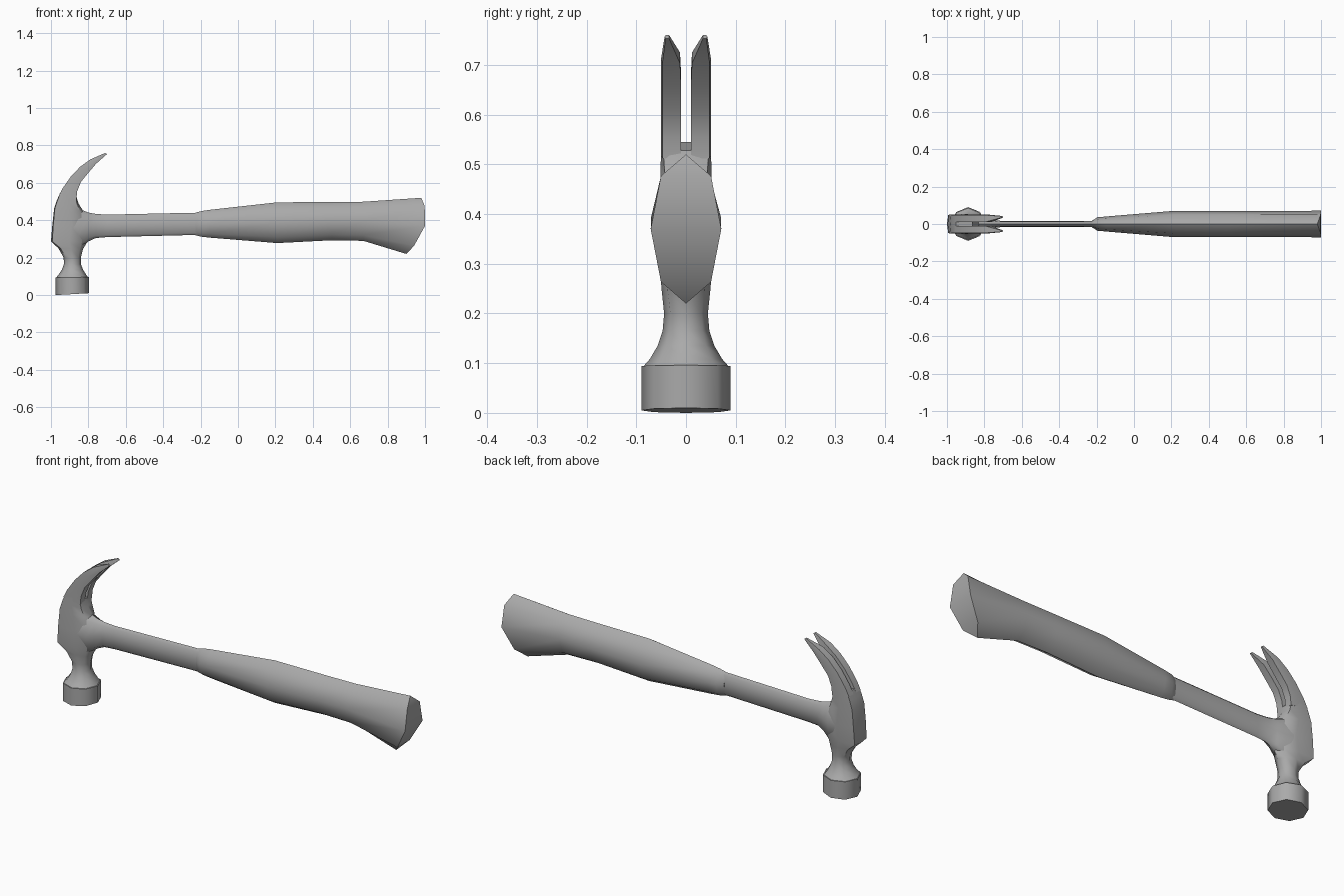
import bpy, bmesh, math

grey = bpy.data.materials.new("dark_grey")
grey.diffuse_color = (0.4, 0.4, 0.4, 1)


def ring(b, f, hy, kb=0.71, kf=0.71, bulge=0.0):
    """Eight-sided section spanning (x, z) points b to f, half width hy."""
    pts = []
    prof = [(1, 0), (kb, kb), (0, 1), (-kf, kf), (-1, 0), (-kf, -kf), (0, -1), (kb, -kb)]
    for s, w in prof:
        t = (1 - s) / 2
        x = b[0] + (f[0] - b[0]) * t + bulge * (1 - s * s)
        pts.append((x, w * hy, b[1] + (f[1] - b[1]) * t))
    return pts


def loft(name, rings):
    bm = bmesh.new()
    rows = [[bm.verts.new(p) for p in r] for r in rings]
    n = len(rows[0])
    for r0, r1 in zip(rows, rows[1:]):
        for i in range(n):
            j = (i + 1) % n
            bm.faces.new((r0[i], r0[j], r1[j], r1[i]))
    for r in (rows[0], rows[-1]):
        if n == 8:  # strip cap, so curved ends stay clean
            for a in ((0, 1, 7), (1, 2, 6, 7), (2, 3, 5, 6), (3, 4, 5)):
                bm.faces.new([r[i] for i in a])
        else:
            bm.faces.new(r)
    bmesh.ops.recalc_face_normals(bm, faces=bm.faces)
    me = bpy.data.meshes.new(name)
    bm.to_mesh(me)
    bm.free()
    me.materials.append(grey)
    ob = bpy.data.objects.new(name, me)
    bpy.context.collection.objects.link(ob)
    bpy.ops.object.select_all(action='DESELECT')
    ob.select_set(True)
    bpy.context.view_layer.objects.active = ob
    bpy.ops.object.shade_smooth_by_angle(angle=math.radians(55))
    return ob


# Striking face
loft("striking_face", [
    ring((-0.975, 0.0), (-0.797, 0.01), 0.09),
    ring((-0.977, 0.093), (-0.797, 0.096), 0.09)])

# Neck and head body up to the claw root: z back, z front, x back, x front, width, corners
body = [
    (0.090, 0.090, -0.976, -0.798, 0.089, 0.71, 0.71),
    (0.108, 0.108, -0.960, -0.811, 0.073, 0.71, 0.71),
    (0.135, 0.135, -0.942, -0.828, 0.057, 0.71, 0.71),
    (0.165, 0.165, -0.931, -0.840, 0.047, 0.72, 0.71),
    (0.200, 0.200, -0.932, -0.840, 0.044, 0.75, 0.71),
    (0.250, 0.245, -0.960, -0.829, 0.049, 0.82, 0.75),
    (0.287, 0.285, -1.000, -0.805, 0.052, 0.93, 0.70),
    (0.370, 0.370, -0.993, -0.790, 0.053, 0.95, 0.65),
    (0.465, 0.445, -0.983, -0.825, 0.052, 0.95, 0.75),
    (0.505, 0.490, -0.969, -0.853, 0.051, 0.95, 0.85),
    (0.545, 0.528, -0.952, -0.864, 0.050, 0.95, 0.92)]
loft("head_body", [ring((xb, zb), (xf, zf), w, kb, kf)
                   for zb, zf, xb, xf, w, kb, kf in body])

# Claw prongs: back point, front point, inner and outer y
claw = [
    ((-0.960, 0.527), (-0.864, 0.512), 0.010, 0.050),
    ((-0.938, 0.570), (-0.860, 0.555), 0.010, 0.050),
    ((-0.895, 0.632), (-0.840, 0.605), 0.010, 0.050),
    ((-0.845, 0.685), (-0.797, 0.657), 0.010, 0.050),
    ((-0.790, 0.725), (-0.758, 0.703), 0.012, 0.050),
    ((-0.710, 0.760), (-0.701, 0.753), 0.034, 0.043)]
for side, label in ((1, "left"), (-1, "right")):
    rows = []
    for b, f, yi, yo in claw:
        mid = ((b[0] + f[0]) / 2, (b[1] + f[1]) / 2)
        rows.append([(p[0], side * y, p[1]) for p, y in
                     ((b, yi), (b, yo * 0.95), (mid, yo), (f, yo * 0.95), (f, yi))])
    loft("claw_prong_" + label, rows)

# Slim shaft flaring into the head: x, top z, bottom z, half width
shaft = [(-0.88, 0.47, 0.25, 0.050), (-0.835, 0.455, 0.255, 0.043),
         (-0.80, 0.441, 0.287, 0.032), (-0.76, 0.434, 0.305, 0.021),
         (-0.70, 0.430, 0.310, 0.016), (-0.25, 0.440, 0.321, 0.015),
         (-0.18, 0.440, 0.321, 0.015)]
loft("shaft", [ring((x, t), (x, b), w, 0.8, 0.8) for x, t, b, w in shaft])

# Grip with slanted, flared butt
grip = [(-0.228, 0.441, 0.320, 0.016), (-0.195, 0.449, 0.312, 0.036),
        (-0.15, 0.456, 0.307, 0.040), (0.21, 0.496, 0.278, 0.070),
        (0.50, 0.497, 0.293, 0.070), (0.67, 0.499, 0.290, 0.070)]
rows = [ring((x, t), (x, b), w) for x, t, b, w in grip]
rows.append(ring((0.98, 0.52), (0.90, 0.220), 0.071, bulge=0.06))
loft("grip", rows)
